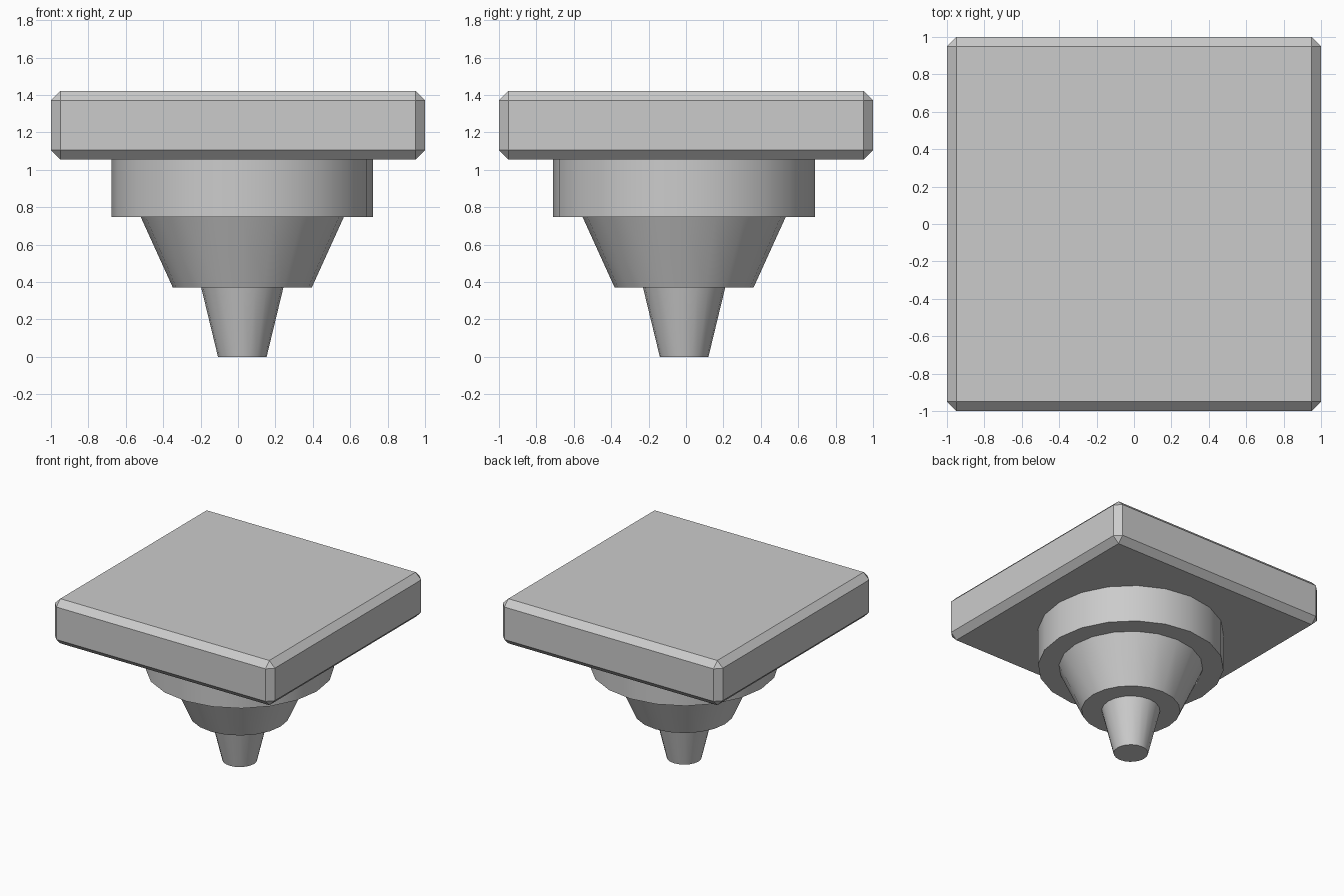
import bpy
import bmesh
import math

if "Cube" in bpy.data.objects:
    bpy.data.objects.remove(bpy.data.objects["Cube"])

CX, CY, SIDES = 0.023, -0.01, 20


def tier(name, z0, z1, r0, r1):
    """Closed round tier, tapering from r0 at z0 to r1 at z1."""
    bpy.ops.mesh.primitive_cone_add(vertices=SIDES, radius1=r0, radius2=r1,
                                    depth=z1 - z0,
                                    location=(CX, CY, (z0 + z1) / 2))
    ob = bpy.context.object
    ob.name = name
    bpy.ops.object.shade_smooth_by_angle(angle=math.radians(30))
    return ob


# Stepped round stem, slightly off centre
tier("tip", 0.0, 0.372, 0.13, 0.22)
tier("middle_cone", 0.372, 0.748, 0.372, 0.543)
tier("collar", 0.748, 1.055, 0.70, 0.70)

# Square slab with chamfered edges
mesh = bpy.data.meshes.new("slab")
bm = bmesh.new()
bmesh.ops.create_cube(bm, size=1)
bmesh.ops.scale(bm, vec=(2, 2, 0.367), verts=bm.verts)
bmesh.ops.translate(bm, vec=(0, 0, 1.2385), verts=bm.verts)
bmesh.ops.bevel(bm, geom=bm.edges[:], offset=0.05, segments=1, affect='EDGES')
bm.to_mesh(mesh)
bm.free()
slab = bpy.data.objects.new("slab", mesh)
bpy.context.collection.objects.link(slab)
